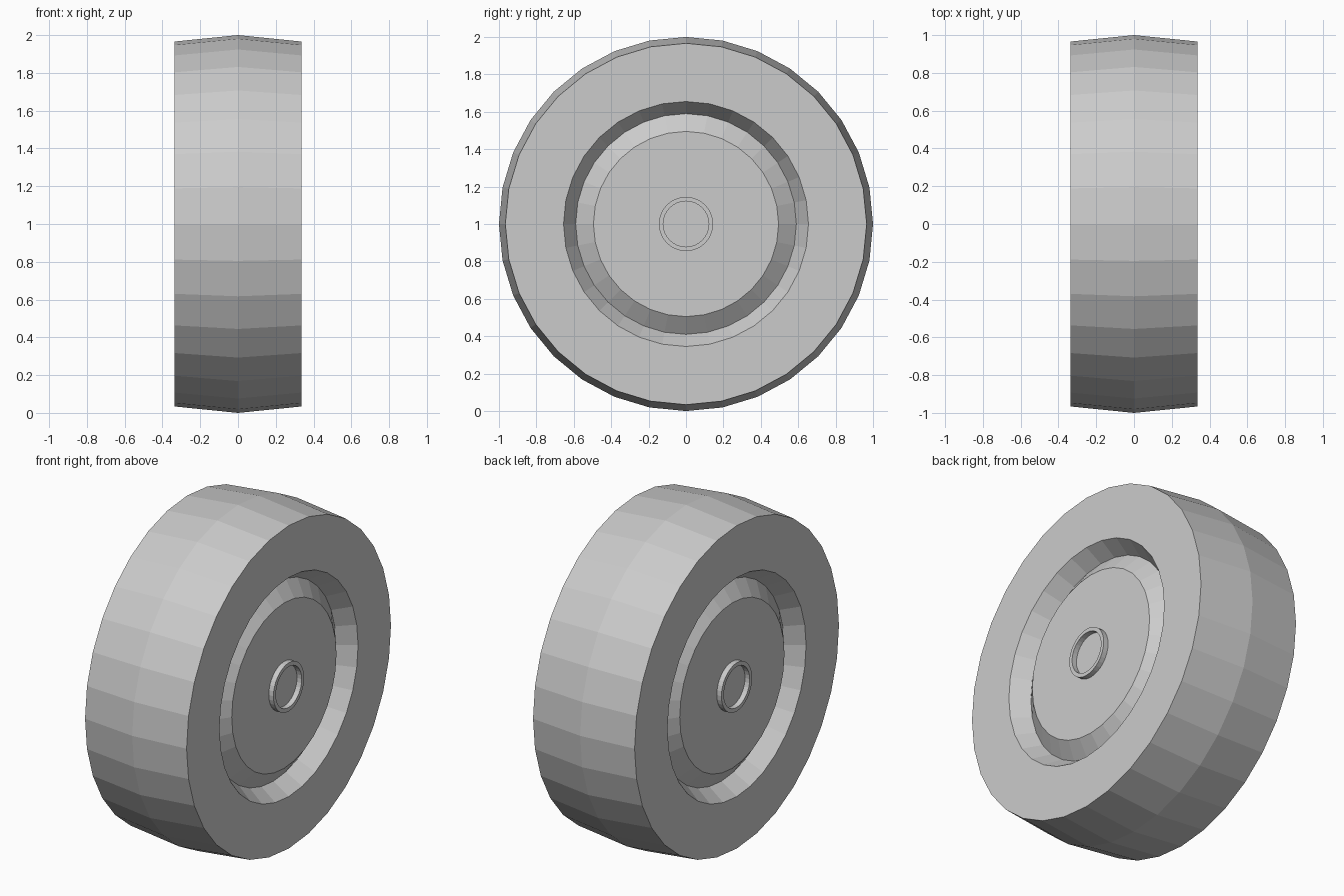
import bpy
import bmesh
from math import tau
from mathutils import Matrix, Vector

SIDES = 32
HALF = 0.336    # half the tyre width
HUB = 0.305     # distance of the hub face from the middle
VALLEY = 0.235  # distance of the groove bottom from the middle

if "Cube" in bpy.data.objects:
    bpy.data.objects.remove(bpy.data.objects["Cube"])

grey = bpy.data.materials.new("light grey")
grey.use_nodes = True
colour = (0.6, 0.6, 0.6, 1)
grey.diffuse_color = colour
grey.node_tree.nodes["Principled BSDF"].inputs["Base Color"].default_value = colour


def lathe(name, profile, closed):
    """Turn a profile of (x, radius) points about the x axis; cap open ends."""
    bm = bmesh.new()
    rings = []
    for x, radius in profile:
        ring = []
        for i in range(SIDES):
            turn = Matrix.Rotation(tau * i / SIDES, 3, 'X')
            ring.append(bm.verts.new(turn @ Vector((x, 0, radius))))
        rings.append(ring)
    pairs = list(zip(rings, rings[1:]))
    if closed:
        pairs.append((rings[-1], rings[0]))
    else:
        bm.faces.new(rings[0])
        bm.faces.new(rings[-1])
    for a, b in pairs:
        for i in range(SIDES):
            j = (i + 1) % SIDES
            bm.faces.new((a[i], a[j], b[j], b[i]))
    bmesh.ops.recalc_face_normals(bm, faces=bm.faces)
    mesh = bpy.data.meshes.new(name)
    bm.to_mesh(mesh)
    bm.free()
    mesh.materials.append(grey)
    obj = bpy.data.objects.new(name, mesh)
    obj.location.z = 1
    bpy.context.collection.objects.link(obj)
    return obj


# Tyre with crowned tread and sloping inner lips
side = [(HALF, 0.966), (HALF, 0.655), (VALLEY, 0.59)]
lathe("tyre", [(0, 1)] + side + [(-x, r) for x, r in reversed(side)], True)

# Hub with bevelled edges rising out of the groove
lathe("hub", [(-HUB, 0.495), (-VALLEY, 0.59), (VALLEY, 0.59), (HUB, 0.495)], False)

# Raised axle ring on each side
for name, s in (("left_axle_ring", 1), ("right_axle_ring", -1)):
    lathe(name, [(s * (HUB - 0.01), 0.145), (s * HALF, 0.145),
                 (s * HALF, 0.122), (s * (HUB - 0.01), 0.122)], True)
